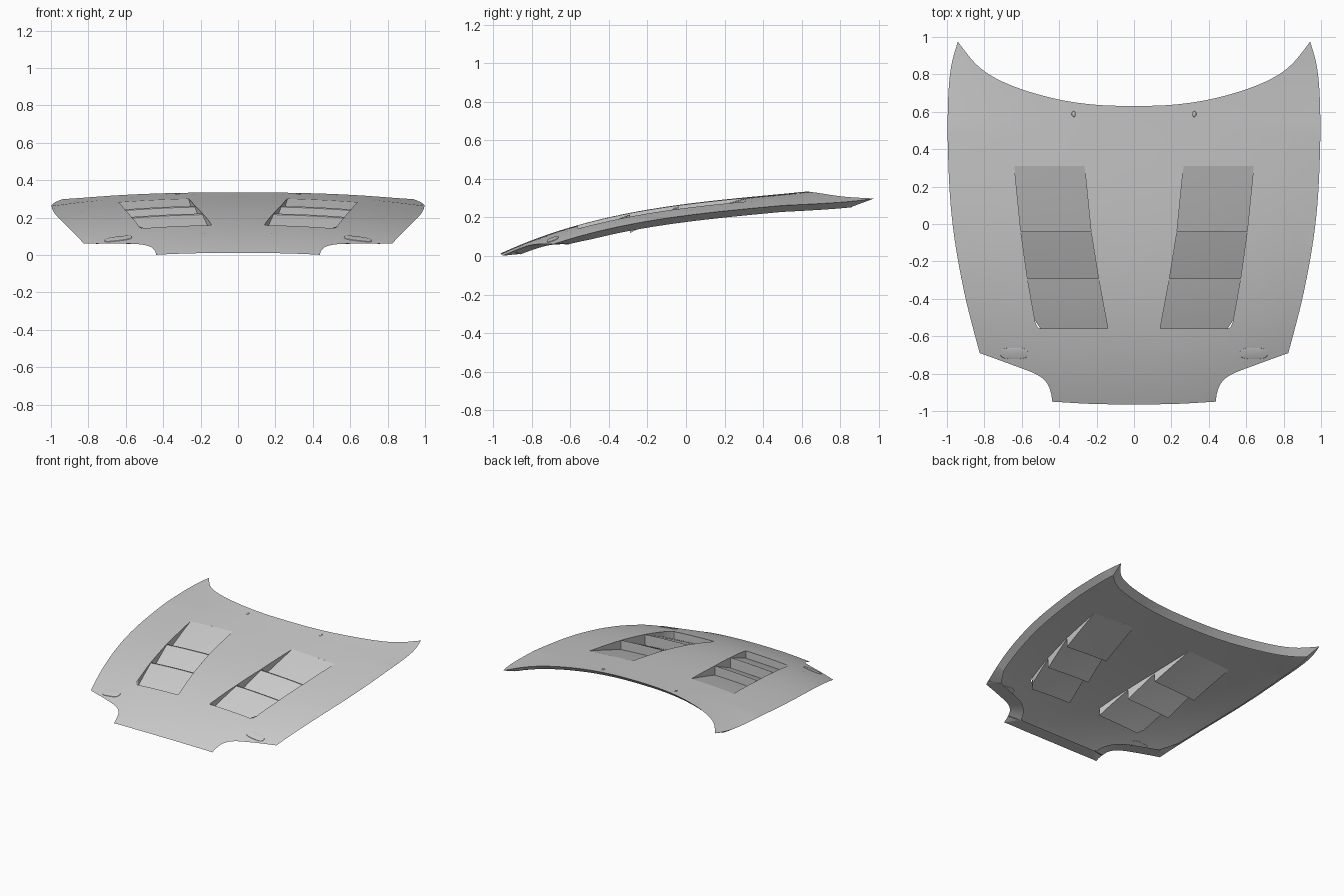
import bpy, bmesh, math
from mathutils import Vector

if "Cube" in bpy.data.objects:
    bpy.data.objects.remove(bpy.data.objects["Cube"])

VENT_IN = [(.14, -.56), (.19, -.29), (.23, -.04), (.265, .31)]
VENT_OUT = [(.50, -.56), (.515, -.553), (.527, -.53), (.57, -.29), (.605, -.04), (.64, .31)]


def surf(x, y):
    """Height of the crowned bonnet skin."""
    c = .27 + .13 * y - .082 * y * y + .0625 * y ** 3
    w = .995 - .12 * (y - .5) ** 2
    return max(0, c - (.06 + .05 * max(0, y - .5)) * min(1, abs(x) / w) ** 2.3)


def smooth(pts, n=5):
    """Catmull-Rom curve through the points."""
    p = [Vector(q) for q in pts]
    p = [2 * p[0] - p[1]] + p + [2 * p[-1] - p[-2]]
    out = []
    for i in range(1, len(p) - 2):
        a, b, c, d = p[i - 1:i + 3]
        for k in range(n):
            t = k / n
            out.append(.5 * (2 * b + (c - a) * t + (2 * a - 5 * b + 4 * c - d) * t * t
                             + (3 * b - a - 3 * c + d) * t ** 3))
    return out + [p[-2]]


def x_at(line, y):
    for (x0, y0), (x1, y1) in zip(line, line[1:]):
        if y <= y1 + 1e-6:
            return x0 + (x1 - x0) * (y - y0) / (y1 - y0)
    return line[-1][0]


def finish(bm, name):
    me = bpy.data.meshes.new(name)
    bm.to_mesh(me)
    bm.free()
    ob = bpy.data.objects.new(name, me)
    bpy.context.collection.objects.link(ob)
    bpy.ops.object.select_all(action='DESELECT')
    ob.select_set(True)
    bpy.context.view_layer.objects.active = ob
    bpy.ops.object.shade_smooth_by_angle(angle=math.radians(30))
    m = ob.modifiers.new("mirror", 'MIRROR')
    m.use_clip = True
    return ob


# bonnet skin: flat half outline with a vent hole, gridded, then crowned
front = smooth([(0, -.965), (.22, -.962), (.437, -.95)])
notch = smooth([(.437, -.95), (.445, -.9), (.47, -.845), (.53, -.8), (.66, -.75), (.825, -.69)])
side = smooth([(.825, -.69), (.86, -.56), (.9, -.4), (.94, -.2), (.97, 0), (.987, .2), (.996, .45),
               (.995, .62), (.988, .76), (.972, .87), (.942, .975)])
rear = smooth([(.942, .975), (.85, .86), (.75, .785), (.6, .72), (.4, .665), (.2, .637), (0, .63)])
outline = front[:-1] + notch[:-1] + side[:-1] + rear
hole = [Vector(p) for p in VENT_IN + VENT_OUT[::-1]]

bm = bmesh.new()
for loop in (outline, hole):
    vs = [bm.verts.new((p.x, p.y, 0)) for p in loop]
    for a, b in zip(vs, vs[1:] + vs[:1]):
        bm.edges.new((a, b))
bmesh.ops.triangle_fill(bm, edges=bm.edges[:], use_beauty=True, normal=(0, 0, 1))
for axis, lo, hi in (((1, 0, 0), 1, 20), ((0, 1, 0), -19, 20)):
    for i in range(lo, hi):
        bmesh.ops.bisect_plane(bm, geom=bm.verts[:] + bm.edges[:] + bm.faces[:], dist=1e-5,
                               plane_co=Vector(axis) * (i * .05 + .003), plane_no=axis)
diag = [e for e in bm.edges if len(e.link_faces) == 2
        and min(abs(e.verts[0].co.x - e.verts[1].co.x), abs(e.verts[0].co.y - e.verts[1].co.y)) > 1e-4]
bmesh.ops.dissolve_edges(bm, edges=diag, use_verts=False)
bm.normal_update()
for f in bm.faces:
    if f.normal.z < 0:
        f.normal_flip()

# folded flange all round the outer edge, wider at the nose, mitred at the corners
MITRES = [((.437, -.95), (.345, -.85)), ((.825, -.69), (.76, -.60)), ((.942, .975), (.918, .855))]
rim, normals = [], {}
for e in bm.edges:
    if len(e.link_faces) != 1:
        continue
    lp = e.link_loops[0]
    a, b = lp.vert, lp.link_loop_next.vert
    mid = (a.co + b.co) / 2
    if mid.x < 1e-4 or (.13 < mid.x < .65 and -.57 < mid.y < .32):
        continue
    d = (b.co - a.co).normalized()
    n = Vector((-d.y, d.x, 0))
    rim.append((a, b))
    for v in (a, b):
        normals.setdefault(v, []).append(n)
inner = {}
for v, ns in normals.items():
    width = .05 + .05 * min(1, max(0, (-v.co.y - .5) / .15))
    p = v.co + sum(ns, Vector()).normalized() * width
    if v.co.x < 1e-4:
        p.x = 0
    corner, target = min(MITRES, key=lambda m: (v.co.xy - Vector(m[0])).length)
    near = (v.co.xy - Vector(corner)).length
    if near < 1e-3 or (near < .2 and any((p - o.co).length < width * .95 for o in normals)):
        p.xy = target
    inner[v] = (p.x, p.y, max(0, surf(p.x, p.y) - .04))
for v in bm.verts:
    v.co.z = surf(v.co.x, v.co.y)
inner = {v: bm.verts.new(p) for v, p in inner.items()}
for a, b in rim:
    bm.faces.new((b, a, inner[a], inner[b]))
bmesh.ops.remove_doubles(bm, verts=list(inner.values()), dist=1e-5)
finish(bm, "bonnet_skin")

# louvre blades with side walls and a closed step at the front, each rising rearward to the skin
for i, (y0, y1, depth, end) in enumerate([(-.56, -.292, .06, .006), (-.292, -.04, .085, .006),
                                          (-.04, .31, .075, 0)]):
    bm = bmesh.new()
    rows = []
    for k in range(-1, 7):
        t = max(0, k) / 6
        y = y0 + (y1 - y0) * t
        xi, xo = x_at(VENT_IN, y), x_at(VENT_OUT, y)
        drop = (depth + (end - depth) * t) if k >= 0 else 0
        row = [bm.verts.new((xi, y, surf(xi, y)))]
        for j in range(6):
            x = xi + (xo - xi) * j / 5
            row.append(bm.verts.new((x, y, surf(x, y) - drop)))
        row.append(bm.verts.new((xo, y, surf(xo, y))))
        rows.append(row)
    for r, s in zip(rows, rows[1:]):
        for j in range(7):
            bm.faces.new((r[j], r[j + 1], s[j + 1], s[j]))
    bmesh.ops.remove_doubles(bm, verts=bm.verts[:], dist=1e-5)
    bmesh.ops.dissolve_degenerate(bm, edges=bm.edges[:], dist=1e-5)
    finish(bm, f"vent_louvre_{i + 1}")

# rounded washer covers near the front corners
bm = bmesh.new()
rings = []
for s, h in ((1, -.002), (.98, .003), (.85, .004)):
    ring = []
    for k in range(28):
        a = 2 * math.pi * k / 28
        c, sn = math.cos(a), math.sin(a)
        x = .64 + s * .075 * math.copysign(abs(c) ** .6, c)
        y = -.692 + s * .03 * math.copysign(abs(sn) ** .75, sn)
        ring.append(bm.verts.new((x, y, surf(x, y) + h)))
    rings.append(ring)
for r, s in zip(rings, rings[1:]):
    for k in range(28):
        bm.faces.new((r[k], r[(k + 1) % 28], s[(k + 1) % 28], s[k]))
bm.faces.new(rings[-1])
finish(bm, "washer_cover")

# small spray nozzles near the windscreen edge
bm = bmesh.new()
bmesh.ops.create_uvsphere(bm, u_segments=12, v_segments=6, radius=1)
for v in bm.verts:
    x, y = .323 + v.co.x * .011, .588 + v.co.y * .016
    v.co = (x, y, surf(x, y) + v.co.z * .006)
finish(bm, "spray_nozzle")
